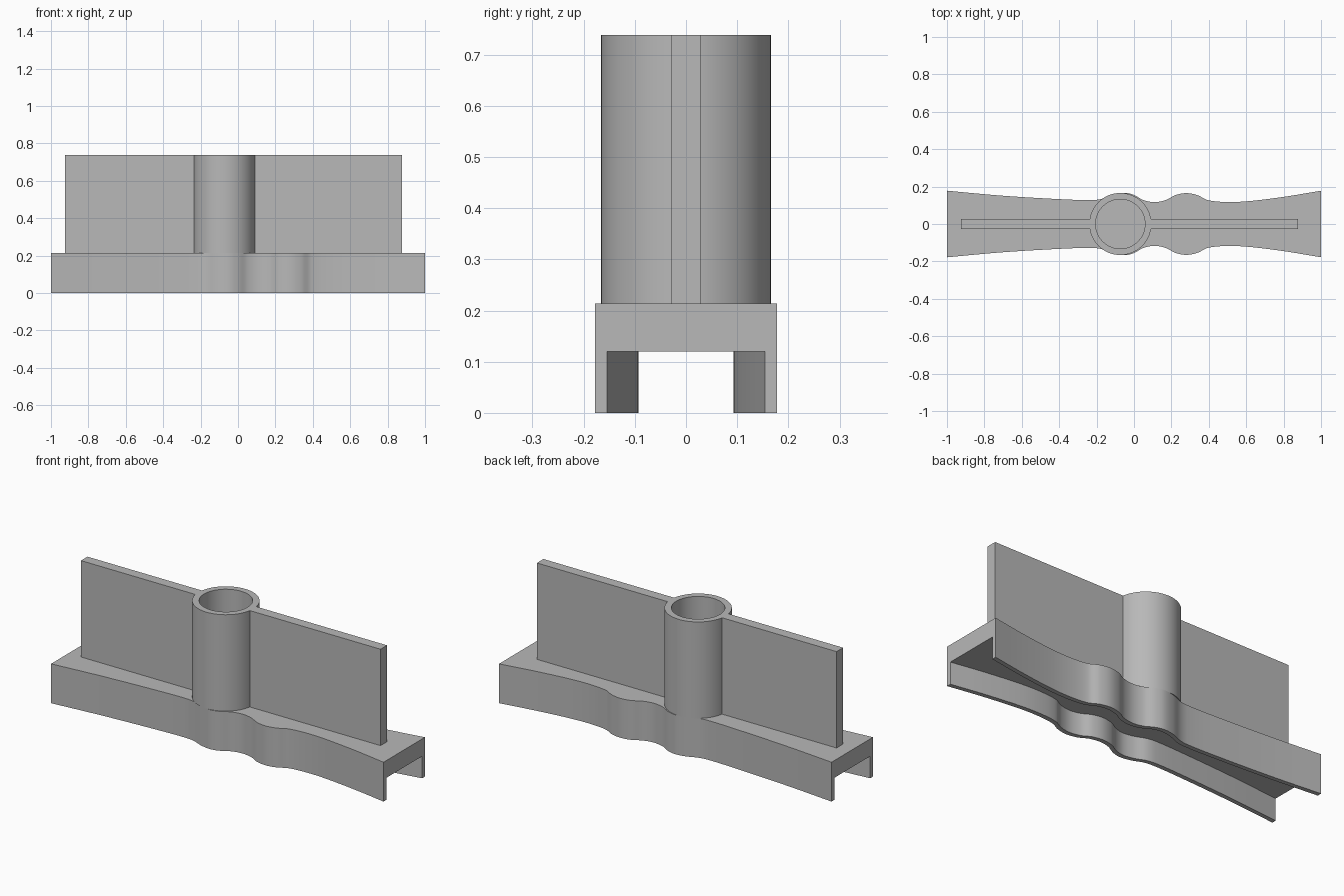
import bpy, bmesh
from math import cos, sin, pi, radians

cube = bpy.data.objects.get("Cube")
if cube:
    bpy.data.objects.remove(cube, do_unlink=True)

grey = bpy.data.materials.new("plain grey")
grey.use_nodes = True
colour = (0.48, 0.48, 0.48, 1)
grey.diffuse_color = colour
grey.node_tree.nodes["Principled BSDF"].inputs["Base Color"].default_value = colour

DECK, TOP, CEILING, WALL = 0.214, 0.738, 0.12, 0.024
TUBE_X, OUTER, INNER = -0.073, 0.166, 0.132


def finish(name, bm, smooth=True):
    bmesh.ops.recalc_face_normals(bm, faces=bm.faces[:])
    mesh = bpy.data.meshes.new(name)
    bm.to_mesh(mesh)
    bm.free()
    mesh.materials.append(grey)
    obj = bpy.data.objects.new(name, mesh)
    bpy.context.collection.objects.link(obj)
    if smooth:
        bpy.ops.object.select_all(action='DESELECT')
        obj.select_set(True)
        bpy.context.view_layer.objects.active = obj
        bpy.ops.object.shade_smooth_by_angle(angle=radians(30))
    return obj


def loft(bm, rings, closed=False):
    """Skin a list of equal closed cross-sections."""
    rows = [[bm.verts.new(p) for p in ring] for ring in rings]
    pairs = list(zip(rows, rows[1:]))
    if closed:
        pairs.append((rows[-1], rows[0]))
    for a, b in pairs:
        for i in range(len(a)):
            j = (i + 1) % len(a)
            bm.faces.new((a[i], a[j], b[j], b[i]))
    return rows


# Half width of the base along its length
outline = [(-1, .178), (-.7, .151), (-.36, .131), (-.22, .128), (-.17, .135),
           (-.11, .158), (-.05, .167), (.0, .155), (.05, .128), (.11, .117),
           (.17, .128), (.22, .154), (.28, .165), (.34, .154), (.39, .129),
           (.48, .118), (.6, .121), (.8, .145), (1, .178)]


def slope(i):
    a, b = outline[max(i - 1, 0)], outline[min(i + 1, len(outline) - 1)]
    return (b[1] - a[1]) / (b[0] - a[0])


def smooth_outline(steps=6):
    """Hermite curve through the outline points."""
    for i in range(len(outline) - 1):
        (x0, w0), (x1, w1) = outline[i], outline[i + 1]
        d = x1 - x0
        for k in range(steps):
            t = k / steps
            h = t * t * (3 - 2 * t)
            yield (x0 + d * t, w0 + (w1 - w0) * h
                   + d * t * (1 - t) * ((1 - t) * slope(i) - t * slope(i + 1)))
    yield outline[-1]


# Wavy channel base, open below and at both ends
bm = bmesh.new()
rings = []
for x, w in smooth_outline():
    n = w - WALL
    rings.append([(x, -w, 0), (x, -w, DECK), (x, w, DECK), (x, w, 0),
                  (x, n, 0), (x, n, CEILING), (x, -n, CEILING), (x, -n, 0)])
rows = loft(bm, rings)
for end in (rows[0], rows[-1]):
    bm.faces.new(end)
finish("channel_base", bm)

# Hollow tube standing on the base
bm = bmesh.new()
section = [(OUTER, DECK), (OUTER, TOP), (INNER, TOP), (INNER, DECK)]
count = 64
loft(bm, [[(TUBE_X + r * cos(2 * pi * k / count), r * sin(2 * pi * k / count), z)
           for r, z in section] for k in range(count)], closed=True)
finish("tube", bm)

# Upright fins either side, ending inside the tube wall
half = 0.028
reach = (OUTER + INNER) / 2
for name, x0, x1 in (("right_fin", -0.925, TUBE_X - reach),
                     ("left_fin", TUBE_X + reach, 0.877)):
    bm = bmesh.new()
    bmesh.ops.create_cube(bm, size=1)
    for v in bm.verts:
        v.co = (x1 if v.co.x > 0 else x0, half if v.co.y > 0 else -half,
                TOP if v.co.z > 0 else DECK)
    finish(name, bm, smooth=False)
